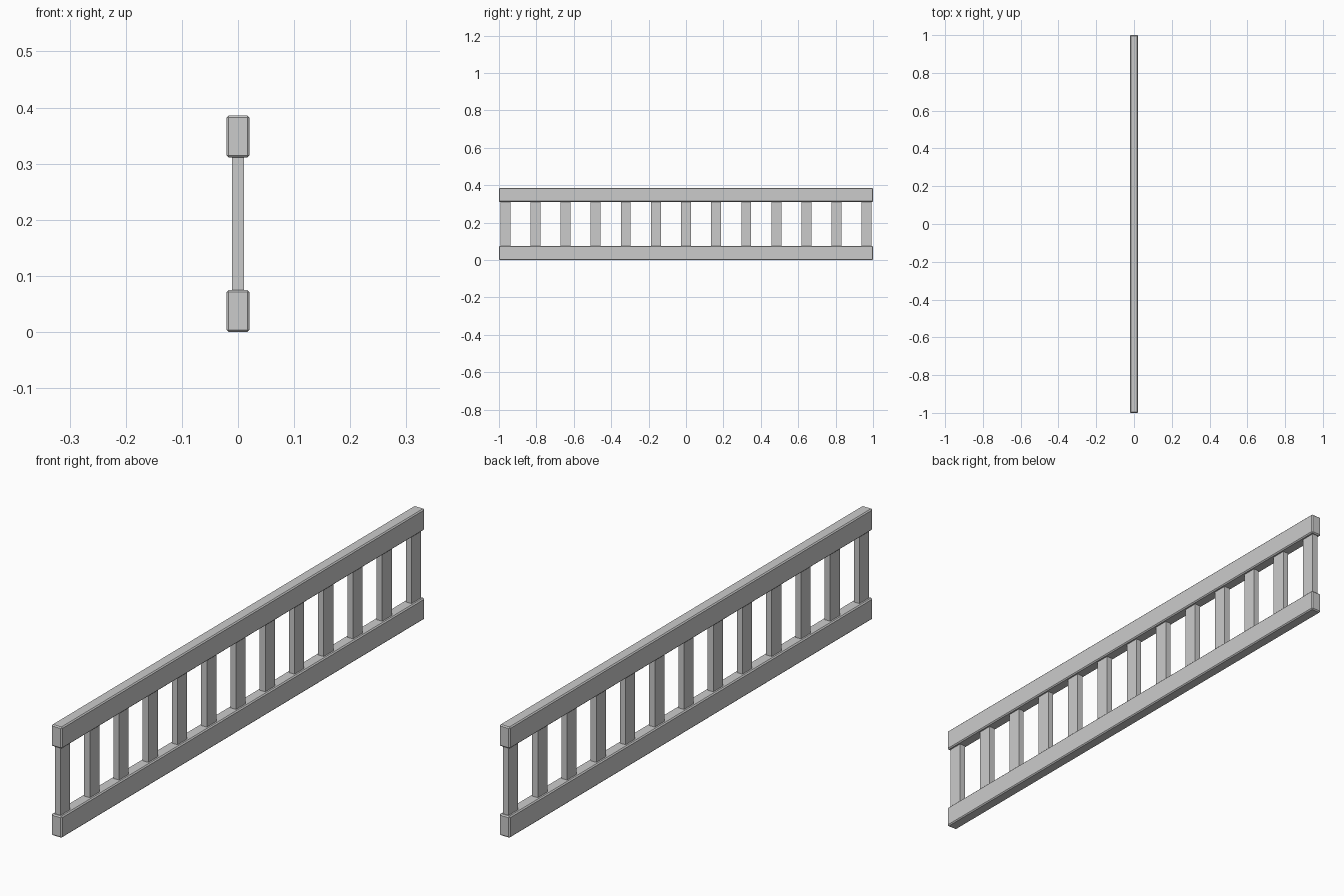
import bpy

if "Cube" in bpy.data.objects:
    bpy.data.objects.remove(bpy.data.objects["Cube"])

HEIGHT = 0.386
RAIL_H = 0.075


def box(name, size, centre):
    """Axis-aligned box with its size baked into the mesh."""
    bpy.ops.mesh.primitive_cube_add(size=1, location=centre)
    ob = bpy.context.object
    ob.name = name
    for v in ob.data.vertices:
        v.co = [c * s for c, s in zip(v.co, size)]
    return ob


# top and bottom rails with small chamfers
for name, z in (("bottom_rail", RAIL_H / 2), ("top_rail", HEIGHT - RAIL_H / 2)):
    rail = box(name, (0.041, 2.0, RAIL_H), (0, 0, z))
    bevel = rail.modifiers.new("chamfer", "BEVEL")
    bevel.width = 0.004
    bevel.segments = 1

# evenly spaced balusters, ends tucked into the rails
COUNT, END_Y = 13, 0.966
for i in range(COUNT):
    y = -END_Y + 2 * END_Y * i / (COUNT - 1)
    box(f"baluster_{i + 1}", (0.022, 0.053, HEIGHT - 2 * RAIL_H + 0.02), (0, y, HEIGHT / 2))
